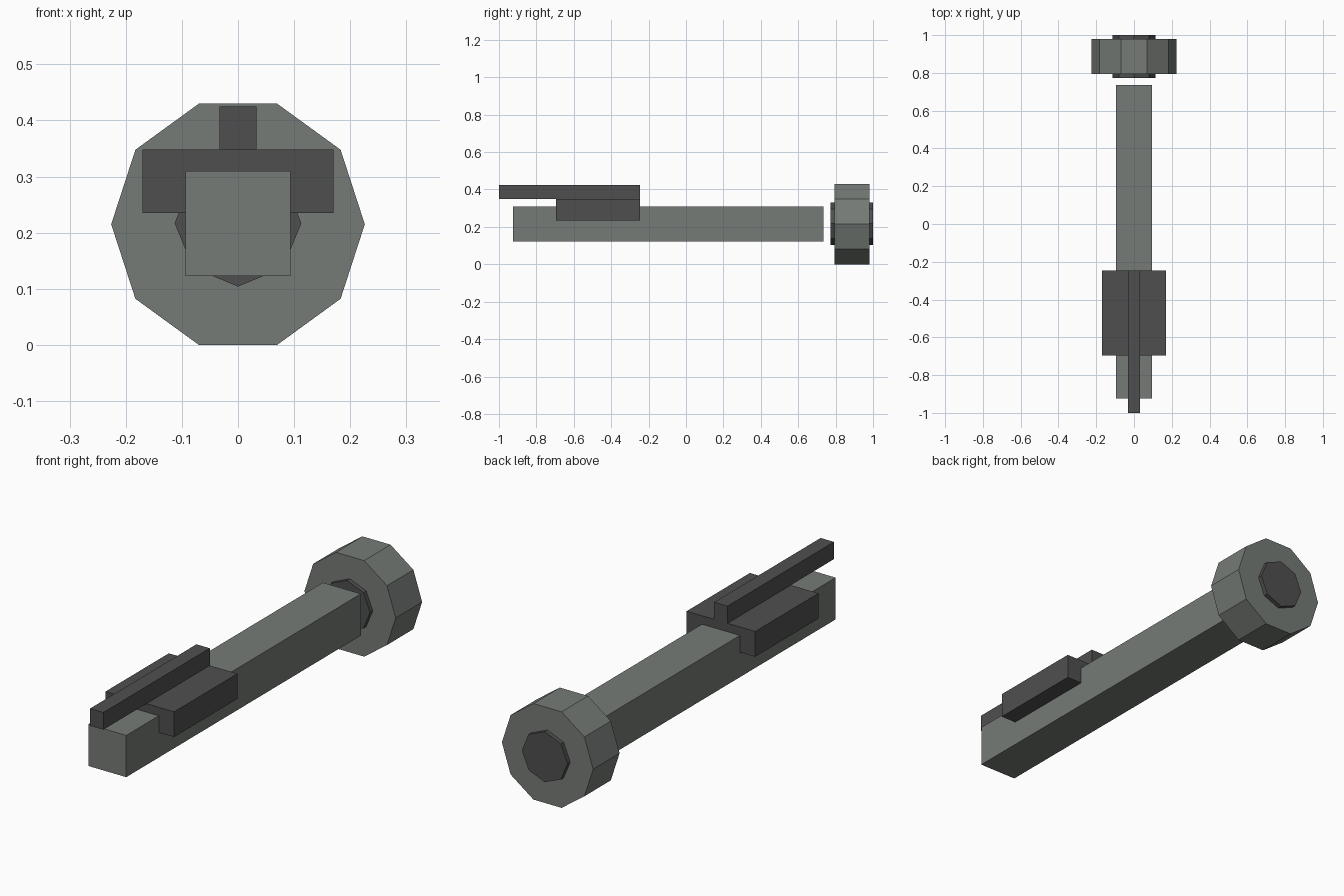
import bpy, bmesh, math

if "Cube" in bpy.data.objects:
    bpy.data.objects.remove(bpy.data.objects["Cube"])


def material(name, rgb):
    m = bpy.data.materials.new(name)
    m.diffuse_color = (*rgb, 1.0)
    m.use_nodes = True
    m.node_tree.nodes["Principled BSDF"].inputs["Base Color"].default_value = m.diffuse_color
    return m


steel = material("grey_green_steel", (0.18, 0.198, 0.182))
iron = material("dark_iron", (0.078, 0.078, 0.078))


def prism(name, profile, y0, y1, mat):
    """Extrude an (x, z) outline along y."""
    bm = bmesh.new()
    face = bm.faces.new([bm.verts.new((x, y0, z)) for x, z in profile])
    out = bmesh.ops.extrude_face_region(bm, geom=[face])["geom"]
    verts = [g for g in out if isinstance(g, bmesh.types.BMVert)]
    bmesh.ops.translate(bm, verts=verts, vec=(0, y1 - y0, 0))
    bmesh.ops.recalc_face_normals(bm, faces=bm.faces[:])
    mesh = bpy.data.meshes.new(name)
    bm.to_mesh(mesh)
    bm.free()
    mesh.materials.append(mat)
    obj = bpy.data.objects.new(name, mesh)
    bpy.context.collection.objects.link(obj)
    return obj


def rect(half, z0, z1):
    return [(-half, z0), (half, z0), (half, z1), (-half, z1)]


def polygon(radius, sides, z):
    return [(radius * math.cos(math.tau * i / sides),
             z + radius * math.sin(math.tau * i / sides)) for i in range(sides)]


# Long square shaft
prism("shaft", rect(0.094, 0.123, 0.31), -0.925, 0.735, steel)

# Saddle block across the shaft, with a thin rail on top
prism("saddle_block", rect(0.17, 0.235, 0.348), -0.695, -0.247, iron)
prism("top_rail", rect(0.033, 0.348, 0.425), -1.0, -0.247, iron)

# Ten-sided wheel at the back, with an eight-sided hub through it
prism("wheel", polygon(0.226, 10, 0.215), 0.793, 0.98, steel)
prism("wheel_hub", polygon(0.113, 8, 0.217), 0.773, 1.0, iron)
